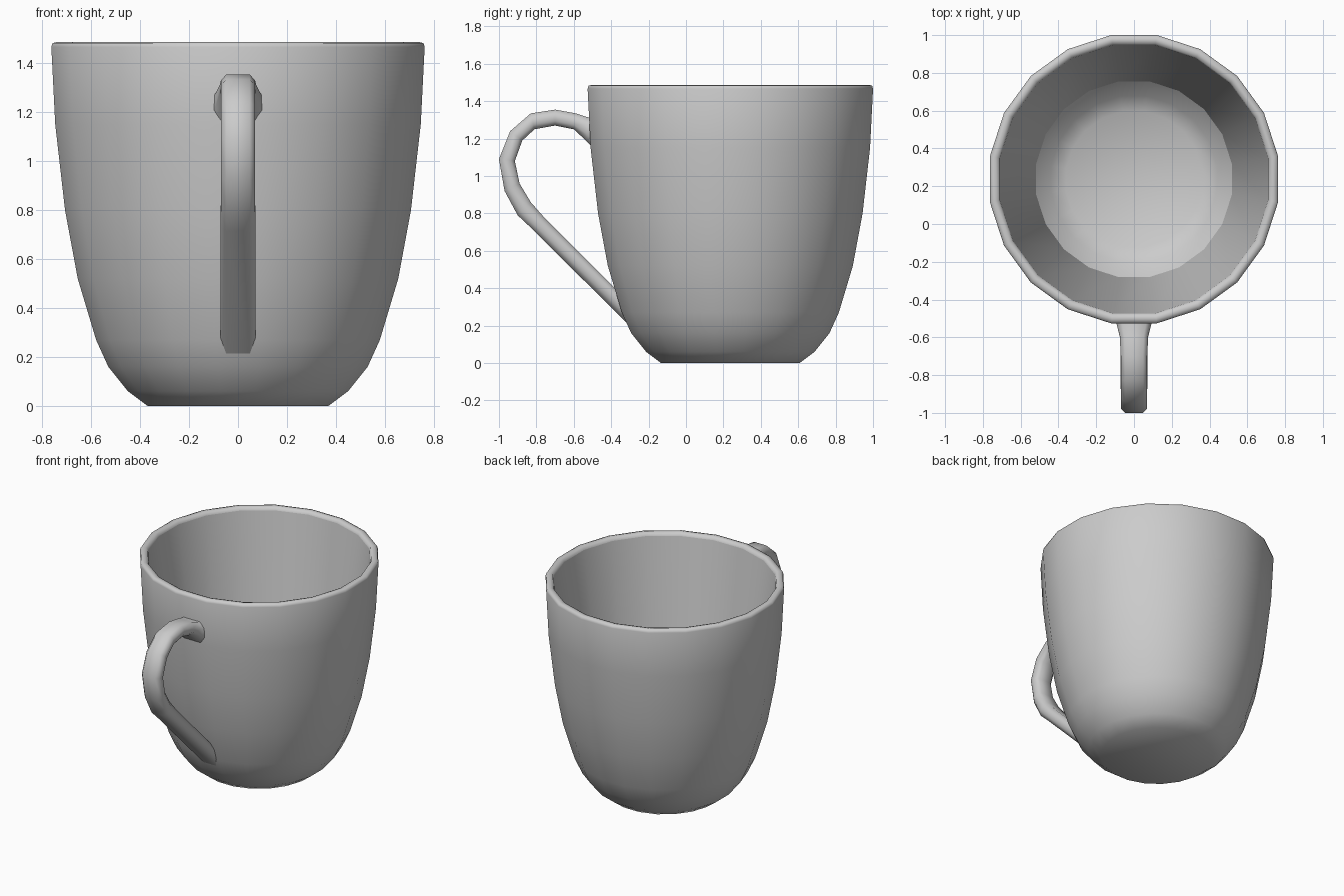
import bpy, bmesh, math
from mathutils import Vector

default = bpy.data.objects.get("Cube")
if default:
    bpy.data.objects.remove(default, do_unlink=True)

# Single glaze colour
glaze = bpy.data.materials.new("grey_glaze")
glaze.use_nodes = True
colour = (0.6, 0.6, 0.6, 1)
glaze.diffuse_color = colour
glaze.node_tree.nodes["Principled BSDF"].inputs["Base Color"].default_value = colour

SIDES = 20
CUP_Y = 0.237


def loft(name, rings, sharp_rings=()):
    """Skin closed rings of points, cap both ends and shade smoothly."""
    bm = bmesh.new()
    loops = [[bm.verts.new(p) for p in ring] for ring in rings]
    for a, b in zip(loops, loops[1:]):
        n = len(a)
        for i in range(n):
            j = (i + 1) % n
            bm.faces.new((a[i], a[j], b[j], b[i]))
    bm.faces.new(loops[0])
    bm.faces.new(loops[-1])
    bmesh.ops.recalc_face_normals(bm, faces=bm.faces)
    for face in bm.faces:
        face.smooth = True
    for r in sharp_rings:
        ring = set(loops[r])
        for edge in bm.edges:
            if edge.verts[0] in ring and edge.verts[1] in ring:
                edge.smooth = False
    mesh = bpy.data.meshes.new(name)
    bm.to_mesh(mesh)
    bm.free()
    mesh.materials.append(glaze)
    obj = bpy.data.objects.new(name, mesh)
    bpy.context.collection.objects.link(obj)
    return obj


def cup_ring(apothem, z):
    """Polygon with a flat side facing each axis."""
    radius = apothem / math.cos(math.pi / SIDES)
    angles = [math.tau * (i + 0.5) / SIDES for i in range(SIDES)]
    return [Vector((radius * math.cos(t), CUP_Y + radius * math.sin(t), z)) for t in angles]


# Cup body: outside wall, rounded rim, straight tapered inside wall, bowl floor
outside = [(0.37, 0), (0.45, 0.06), (0.53, 0.16), (0.58, 0.27), (0.655, 0.52),
           (0.707, 0.8), (0.747, 1.15), (0.763, 1.467)]
rim = [(0.758, 1.483), (0.737, 1.488), (0.717, 1.483), (0.71, 1.465)]
inside = [(0.518, 0.17)]
floor = [(0.44, 0.085), (0.36, 0.035)]
profile = outside + rim + inside + floor
floor_edge = len(outside + rim + inside) - 1
rim_edge = len(outside + rim) - 1
loft("cup_body", [cup_ring(r, z) for r, z in profile], (rim_edge, floor_edge))


def handle_ring(outer, inner, half_width):
    """Eight-sided flattened section between an outer and an inner edge."""
    o, n = Vector((0, *outer)), Vector((0, *inner))
    centre, half = (o + n) / 2, (o - n) / 2
    across = Vector((half_width, 0, 0))
    section = [(0.68, 1), (1, 0.42), (1, -0.42), (0.68, -1)]
    section += [(-u, v) for u, v in reversed(section)]
    return [centre + across * u + half * v for u, v in section]


# Handle: outer edge, inner edge and half width along the loop
handle = [
    ((-0.49, 1.31), (-0.49, 1.14), 0.105),
    ((-0.53, 1.315), (-0.53, 1.185), 0.092),
    ((-0.59, 1.335), (-0.6, 1.25), 0.075),
    ((-0.70, 1.355), (-0.7, 1.27), 0.07),
    ((-0.83, 1.335), (-0.81, 1.25), 0.07),
    ((-0.94, 1.24), (-0.875, 1.19), 0.07),
    ((-1, 1.09), (-0.915, 1.08), 0.07),
    ((-0.97, 0.92), (-0.89, 0.96), 0.07),
    ((-0.9, 0.79), (-0.83, 0.86), 0.07),
    ((-0.82, 0.715), (-0.755, 0.775), 0.072),
    ((-0.31, 0.207), (-0.355, 0.375), 0.072),
]
loft("handle", [handle_ring(*h) for h in handle], (0, len(handle) - 1))
